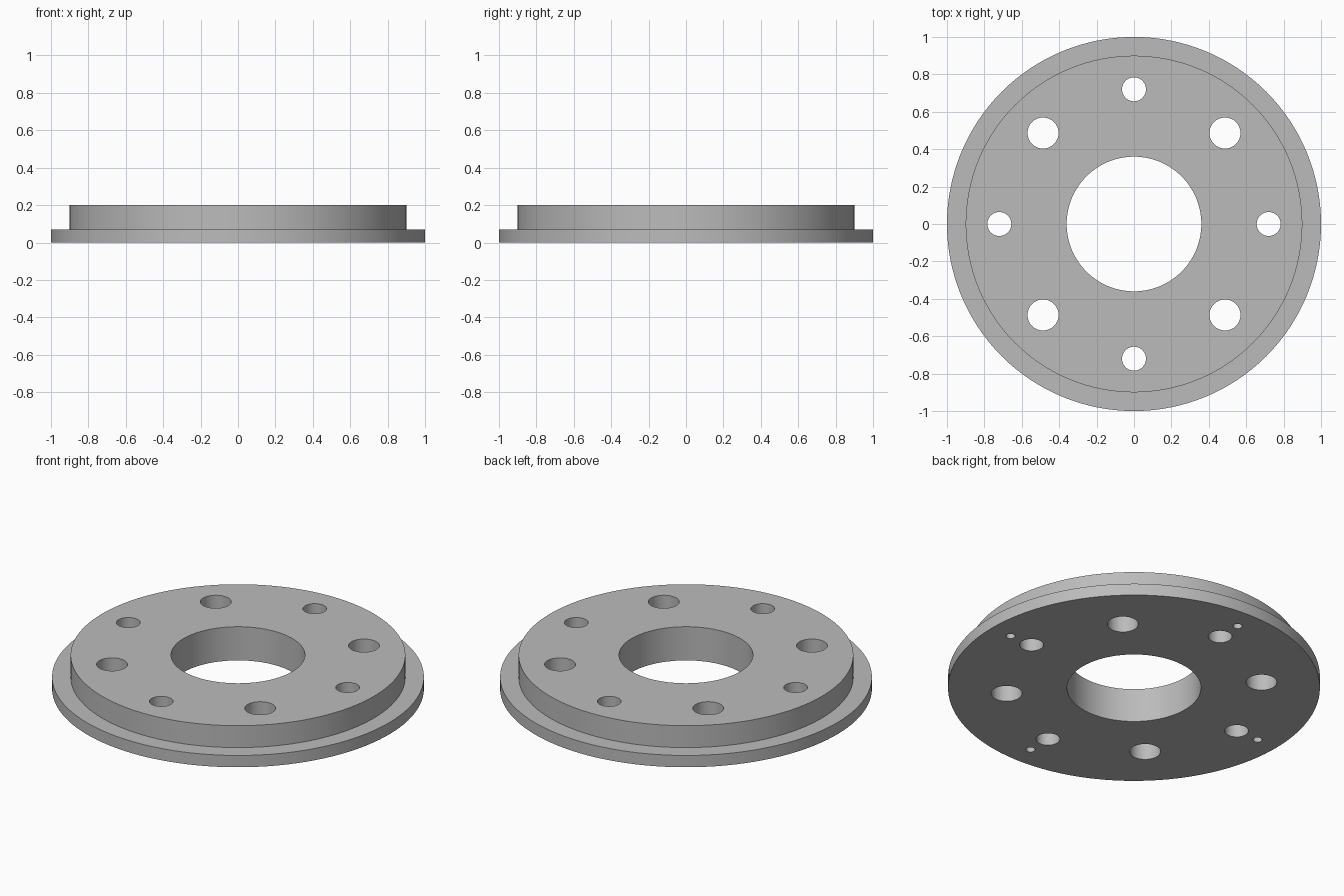
import bpy
import bmesh
from math import pi, cos, sin, radians
from mathutils import Matrix, Vector

default_cube = bpy.data.objects.get("Cube")
if default_cube:
    bpy.data.objects.remove(default_cube, do_unlink=True)

HEIGHT = 0.2
FLANGE_HEIGHT = 0.07
SEGMENTS = 128


def make_material(name, colour):
    mat = bpy.data.materials.new(name)
    mat.use_nodes = True
    mat.diffuse_color = colour
    mat.node_tree.nodes["Principled BSDF"].inputs["Base Color"].default_value = colour
    return mat


def make_object(name, bm):
    bmesh.ops.recalc_face_normals(bm, faces=bm.faces)
    mesh = bpy.data.meshes.new(name)
    bm.to_mesh(mesh)
    bm.free()
    obj = bpy.data.objects.new(name, mesh)
    bpy.context.collection.objects.link(obj)
    return obj


def add_drills(bm, ring_radius, hole_radius, start_angle, bottom, top, sides):
    """Four upright cylinders spaced evenly around a circle."""
    for i in range(4):
        angle = start_angle + i * pi / 2
        centre = Vector((ring_radius * cos(angle), ring_radius * sin(angle), (bottom + top) / 2))
        bmesh.ops.create_cone(bm, cap_ends=True, segments=sides, radius1=hole_radius,
                              radius2=hole_radius, depth=top - bottom,
                              matrix=Matrix.Translation(centre))


# Stepped ring: revolve the cross-section around the z axis
profile = [(0.36, 0), (1, 0), (1, FLANGE_HEIGHT), (0.9, FLANGE_HEIGHT), (0.9, HEIGHT), (0.36, HEIGHT)]
bm = bmesh.new()
verts = [bm.verts.new((r, 0, z)) for r, z in profile]
edges = [bm.edges.new((v, verts[(i + 1) % len(verts)])) for i, v in enumerate(verts)]
bmesh.ops.spin(bm, geom=verts + edges, cent=(0, 0, 0), axis=(0, 0, 1),
               angle=2 * pi, steps=SEGMENTS, use_merge=True)
bmesh.ops.remove_doubles(bm, verts=bm.verts, dist=0.0001)
flange = make_object("flange_ring", bm)
flange.data.materials.append(make_material("grey metal", (0.5, 0.5, 0.5, 1)))

# Bolt holes go through; the small pin holes are blind and open underneath
bm = bmesh.new()
add_drills(bm, 0.72, 0.064, 0, -0.1, 0.3, 48)
add_drills(bm, 0.688, 0.083, radians(45), -0.1, 0.3, 48)
add_drills(bm, 0.867, 0.025, 0, -0.1, 0.1, 32)
drills = make_object("hole_cutter", bm)
drills.hide_render = True

cut = flange.modifiers.new("holes", 'BOOLEAN')
cut.operation = 'DIFFERENCE'
cut.solver = 'EXACT'
cut.object = drills

bpy.ops.object.select_all(action='DESELECT')
flange.select_set(True)
bpy.context.view_layer.objects.active = flange
bpy.ops.object.modifier_apply(modifier=cut.name)
bpy.data.objects.remove(drills, do_unlink=True)

# Round walls smooth, rims sharp
bpy.ops.object.shade_smooth_by_angle(angle=radians(30))
